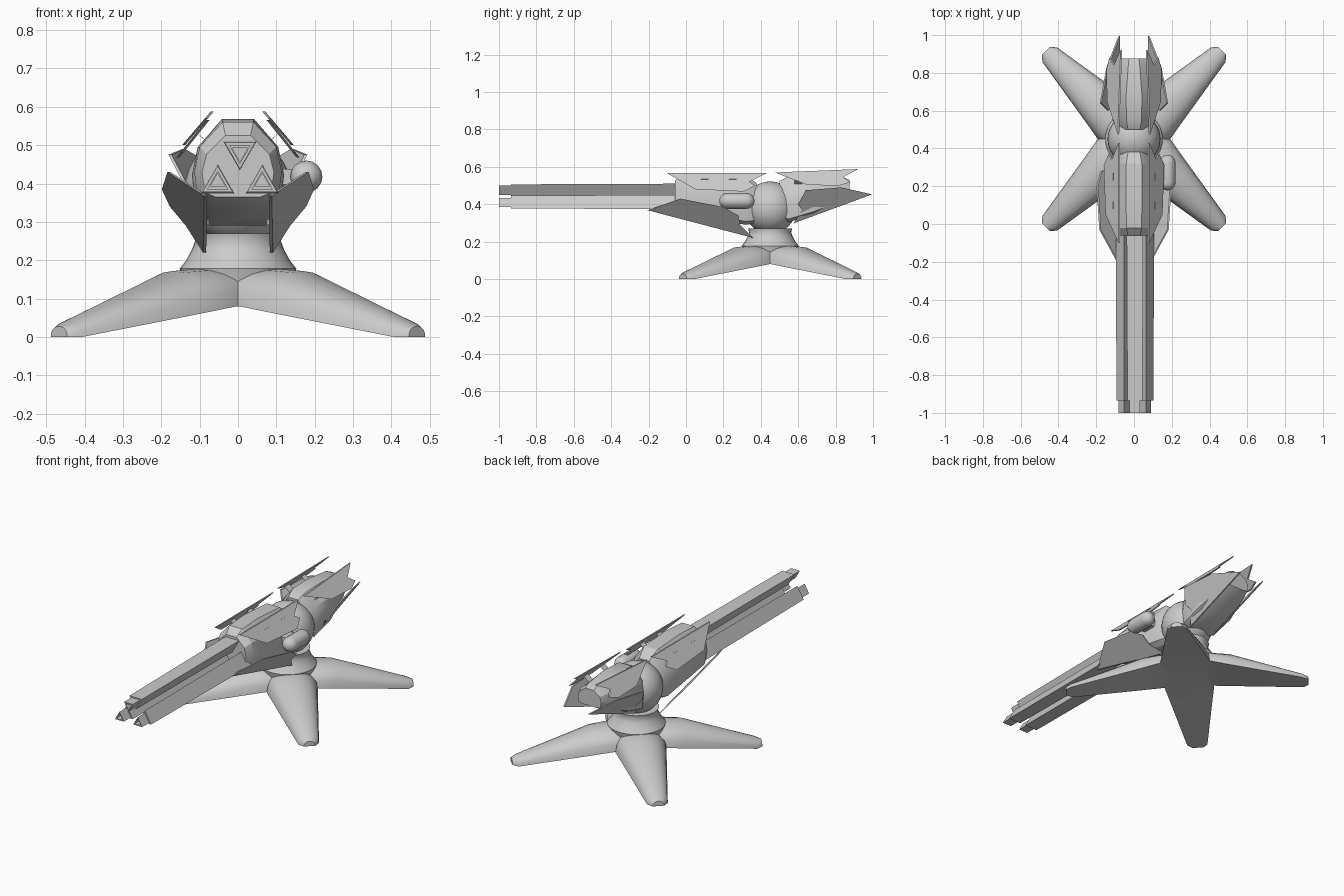
import bpy, bmesh
from math import sin, cos, pi, radians

if "Cube" in bpy.data.objects:
    bpy.data.objects.remove(bpy.data.objects["Cube"])

CY = 0.45  # turret axis in y


def finish(name, bm, smooth=None):
    bmesh.ops.remove_doubles(bm, verts=bm.verts, dist=1e-5)
    bmesh.ops.recalc_face_normals(bm, faces=bm.faces)
    me = bpy.data.meshes.new(name)
    bm.to_mesh(me)
    bm.free()
    ob = bpy.data.objects.new(name, me)
    bpy.context.collection.objects.link(ob)
    if smooth:
        bpy.ops.object.select_all(action='DESELECT')
        ob.select_set(True)
        bpy.context.view_layer.objects.active = ob
        bpy.ops.object.shade_smooth_by_angle(angle=radians(smooth))
    return ob


def loft(name, rings, smooth=None):
    """Skin a list of closed rings and cap both ends."""
    bm = bmesh.new()
    vr = [[bm.verts.new(p) for p in r] for r in rings]
    n = len(vr[0])
    for a, b in zip(vr, vr[1:]):
        for i in range(n):
            bm.faces.new((a[i], a[(i + 1) % n], b[(i + 1) % n], b[i]))
    bm.faces.new(vr[0])
    bm.faces.new(vr[-1])
    return finish(name, bm, smooth)


def panel(name, outline, xfun, side, thick=0.008):
    """Thin leaning plate from a side (y, z) outline."""
    loft(name, [[(side * (xfun(y, z) + t), y, z) for y, z in outline]
                for t in (-thick / 2, thick / 2)])


def lathe(name, profile, n=32):
    loft(name, [[(r * cos(2 * pi * i / n), CY + r * sin(2 * pi * i / n), z)
                 for i in range(n)] for r, z in profile], 40)


# Four splayed legs with arched sections
def leg_ring(d, hw, zb, zt, sx, sy):
    ring = []
    for i in range(11):
        a = pi * i / 10
        p, z = hw * cos(a), zb + (zt - zb) * sin(a) ** 0.8
        ring.append((sx * (d + p) * 0.7071, CY + sy * (d - p) * 0.7071, z))
    return ring


for sx, nx in ((-1, 'left'), (1, 'right')):
    for sy, ny in ((-1, 'front'), (1, 'back')):
        loft(f'{ny}_{nx}_leg', [leg_ring(*s, sx, sy) for s in (
            (0.0, 0.10, 0.08, 0.178), (0.14, 0.135, 0.08, 0.178),
            (0.24, 0.118, 0.063, 0.172), (0.63, 0.055, 0.0, 0.04),
            (0.66, 0.03, 0.0, 0.028))], 40)

# Pedestal and ball joint
lathe('pedestal', [(0.13, 0.09), (0.152, 0.178), (0.135, 0.2), (0.12, 0.228),
                   (0.112, 0.25), (0.118, 0.27)])
lathe('ball_joint', [(0.14 * sin(pi * max(i, .02) / 16), 0.382 - 0.14 * cos(pi * i / 16))
                     for i in range(16)] + [(0.003, 0.522)])


# Faceted front and rear housings
def body_ring(y, w, ztop, zbot):
    half = [(0.042, 1), (0.105, 0.70), (0.12, 0.40), (0.11, 0.07), (0.075, 0)]
    pts = [(w * x, y, zbot + (ztop - zbot) * t) for x, t in half]
    return pts + [(-x, yy, z) for x, yy, z in reversed(pts)]


loft('gun_housing', [body_ring(*s) for s in (
    (-0.06, 0.78, 0.525, 0.365), (-0.02, 0.95, 0.56, 0.345),
    (0.12, 1.0, 0.568, 0.325), (0.32, 0.98, 0.555, 0.29),
    (0.38, 0.75, 0.51, 0.30))], 25)
loft('rear_housing', [body_ring(*s) for s in (
    (0.50, 0.75, 0.525, 0.31), (0.55, 0.95, 0.55, 0.305),
    (0.68, 1.0, 0.555, 0.345), (0.84, 0.72, 0.545, 0.415),
    (0.875, 0.62, 0.53, 0.435))], 25)


# Three triangular barrels with hollow muzzles
def tri(cx, cz, side, flip, y):
    h = side * 0.87
    return [(cx - side / 2, y, cz - flip * h / 2), (cx + side / 2, y, cz - flip * h / 2),
            (cx, y, cz + flip * h / 2)]


for name, cx, cz, flip in (('top', 0.005, 0.472, -1), ('left', -0.053, 0.412, 1),
                           ('right', 0.063, 0.412, 1)):
    loft(name + '_barrel', [tri(cx, cz, s, flip, y) for y, s in (
        (0.02, 0.088), (-0.935, 0.079))])
    loft(name + '_muzzle', [tri(cx, cz - 0.003 * flip, s, flip, y) for y, s in (
        (-0.92, 0.056), (-1.0, 0.056), (-1.0, 0.04), (-0.95, 0.04))])

# Armour plates, mirrored left and right
front_top = [(-0.1, 0.566), (0.43, 0.566), (0.34, 0.52), (0.37, 0.5), (0.31, 0.468),
             (0.05, 0.48)]
rear_top = [(0.475, 0.57), (0.92, 0.588), (0.84, 0.545), (0.88, 0.518), (0.82, 0.5),
            (0.65, 0.503)]
front_low = [(-0.205, 0.368), (-0.03, 0.43), (0.20, 0.385), (0.28, 0.34), (0.29, 0.29),
             (0.36, 0.22)]
rear_low = [(0.995, 0.453), (0.83, 0.49), (0.64, 0.475), (0.60, 0.40), (0.62, 0.37),
            (0.575, 0.298)]
for s, n in ((-1, 'left'), (1, 'right')):
    panel(n + '_front_top_plate', front_top, lambda y, z: 0.078 + (0.566 - z) * 0.8, s)
    panel(n + '_rear_top_plate', rear_top, lambda y, z: 0.067 + (0.588 - z) * 0.85, s)
    panel(n + '_front_cheek_plate', front_low,
          lambda y, z: 0.087 + (z - 0.37 + (y + 0.2) * 0.268) * 0.88, s)
    panel(n + '_rear_cheek_plate', rear_low,
          lambda y, z: 0.078 + (z - 0.297 - (y - 0.57) * 0.365) * 0.65, s)
    # Struts holding the top plates
    for y in (0.1, 0.25, 0.6, 0.75):
        loft(n + '_plate_strut', [[(s * (x + a), y + b, z + a) for a, b in
                                   ((-.006, -.02), (.006, -.02), (.006, .02), (-.006, .02))]
                                  for x, z in ((0.07, 0.50), (0.105, 0.53))])

# Sensor capsule on the right side
prof = []
for i in range(11):
    a = pi * i / 10
    y = 0.272 - (0.052 if i <= 5 else -0.052) - 0.042 * cos(a)
    prof.append((max(0.042 * sin(a), 0.001), y))
    if i == 5:
        prof.append((0.042, 0.324))
loft('sensor_pod', [[(0.178 + r * cos(pi * k / 8), y, 0.418 + r * sin(pi * k / 8))
                     for k in range(16)] for r, y in prof], 40)
loft('sensor_mount', [[(x, 0.272 + a, 0.418 + b) for a, b in
                       ((-.04, -.02), (.04, -.02), (.04, .02), (-.04, .02))]
                      for x in (0.08, 0.16)])
